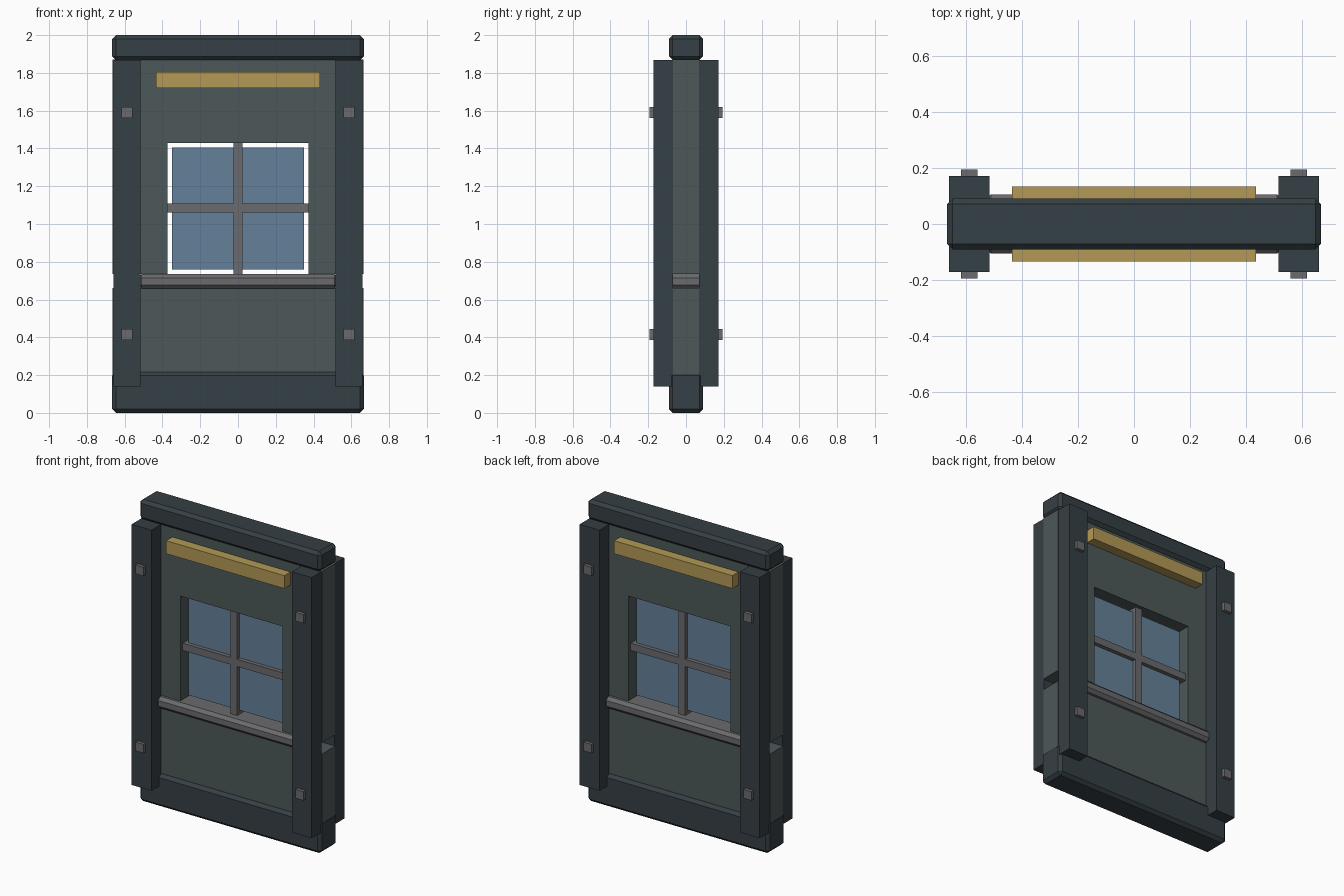
import bpy, bmesh
from mathutils import Matrix, Vector

if "Cube" in bpy.data.objects:
    bpy.data.objects.remove(bpy.data.objects["Cube"])


def material(name, rgb):
    m = bpy.data.materials.new(name)
    m.diffuse_color = (*rgb, 1)
    m.use_nodes = True
    m.node_tree.nodes["Principled BSDF"].inputs["Base Color"].default_value = m.diffuse_color
    return m


DARK = material("dark_timber", (0.036, 0.05, 0.058))
WALL = material("wall_slate", (0.075, 0.098, 0.098))
STEEL = material("grey_metal", (0.145, 0.145, 0.155))
GLASS = material("blue_glass", (0.13, 0.22, 0.32))
BRASS = material("ochre", (0.45, 0.32, 0.09))


def finish(name, bm, mat):
    bmesh.ops.recalc_face_normals(bm, faces=bm.faces)
    mesh = bpy.data.meshes.new(name)
    bm.to_mesh(mesh)
    bm.free()
    mesh.materials.append(mat)
    obj = bpy.data.objects.new(name, mesh)
    bpy.context.collection.objects.link(obj)
    return obj


def box(name, lo, hi, mat, bevel=0):
    lo, hi = Vector(lo), Vector(hi)
    bm = bmesh.new()
    bmesh.ops.create_cube(bm, size=1, matrix=Matrix.Translation((lo + hi) / 2)
                          @ Matrix.Diagonal((*(hi - lo), 1)))
    if bevel:
        bmesh.ops.bevel(bm, geom=bm.edges[:], offset=bevel, segments=1,
                        affect='EDGES')
    return finish(name, bm, mat)


def mirror(obj, x=True, y=True):
    # Mirror across the world origin planes
    mod = obj.modifiers.new("mirror", 'MIRROR')
    mod.use_axis = (x, y, False)
    mod.use_mirror_merge = False


def extrude_y(name, points, half, mat):
    bm = bmesh.new()
    face = bm.faces.new([bm.verts.new((x, -half, z)) for x, z in points])
    new = bmesh.ops.extrude_face_region(bm, geom=[face])["geom"]
    bmesh.ops.translate(bm, vec=(0, 2 * half, 0),
                        verts=[v for v in new if isinstance(v, bmesh.types.BMVert)])
    return finish(name, bm, mat)


W, T = 0.664, 0.07            # wall half width and half thickness
OX, Z0, Z1 = 0.374, 0.735, 1.43   # window opening

# Bottom and top beams
box("bottom_beam", (-0.666, -0.091, 0), (0.666, 0.091, 0.217), DARK, 0.02)
box("top_beam", (-0.666, -0.091, 1.868), (0.666, 0.091, 2.0), DARK, 0.02)

# Wall below the sill, and wall surrounding the window opening
box("lower_wall", (-W, -T, 0.2), (W, T, 0.66), WALL)
extrude_y("upper_wall", [(-W, Z0), (-OX, Z0), (-OX, Z1), (OX, Z1), (OX, Z0),
                         (W, Z0), (W, 1.87), (-W, 1.87)], T, WALL)

# Sill between the posts
box("window_sill", (-0.53, -0.106, 0.658), (0.53, 0.106, 0.735), STEEL, 0.02)

# Corner posts on both faces
mirror(box("corner_posts", (0.515, -0.171, 0.14), (0.66, -T, 1.868), DARK))

# Square bolts on the posts
for i, z in enumerate((0.416, 1.59)):
    mirror(box(f"post_bolts_{i + 1}", (0.558, -0.194, z - 0.029),
               (0.616, -0.165, z + 0.029), STEEL))

# Ochre strip above the window on both faces
mirror(box("header_strip", (-0.434, -0.134, 1.72), (0.434, -0.065, 1.806), BRASS),
       x=False)

# Glazing bars and glass
box("vertical_bar", (-0.025, -0.045, Z0), (0.025, 0.045, Z1), STEEL)
box("horizontal_bar", (-OX, -0.045, 1.06), (OX, 0.045, 1.108), STEEL)
box("glass_pane", (-0.349, -0.018, 0.76), (0.349, 0.018, 1.405), GLASS)
